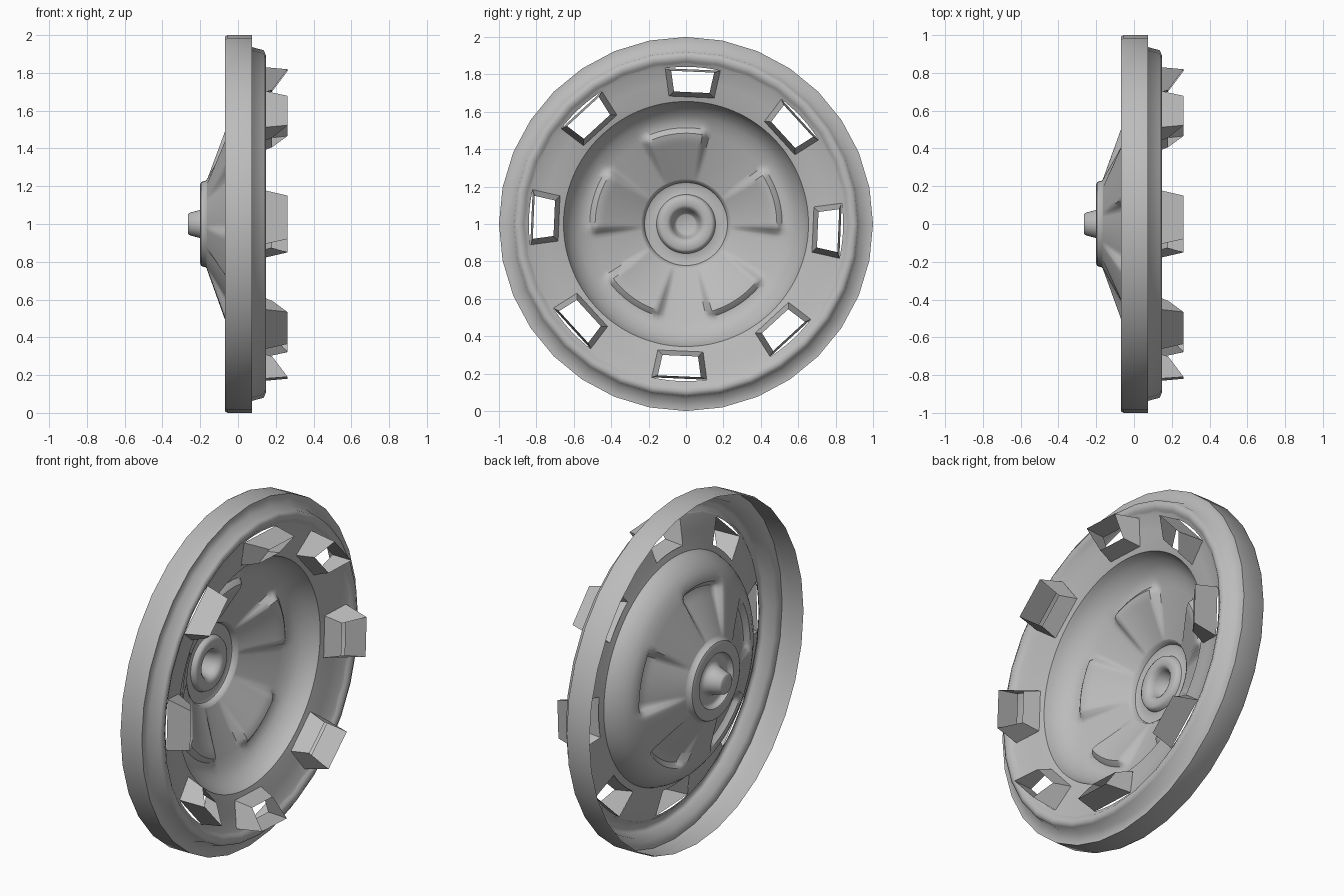
import bpy
import bmesh
from math import cos, sin, radians

cube = bpy.data.objects.get("Cube")
if cube:
    bpy.data.objects.remove(cube)

grey = bpy.data.materials.new("plain grey")
grey.use_nodes = True
colour = (0.5, 0.5, 0.5, 1)
grey.diffuse_color = colour
grey.node_tree.nodes["Principled BSDF"].inputs["Base Color"].default_value = colour

COLUMNS = 160               # fine grid round the pressed disc
STEP = 360 / COLUMNS
TABS, TAB_TURN = 8, -2.5    # clip tabs and their small twist
TAB_COLUMNS = 9
PAD_ANGLES = (15, 97, 165, 234, 304)
START = TAB_TURN - TAB_COLUMNS * STEP / 2


def polar(r, degrees, x):
    """Point at a radius and angle round the x axis, origin at hub height."""
    a = radians(degrees)
    return (x, r * cos(a), 1 + r * sin(a))


def smoothstep(low, high, v):
    t = min(max((v - low) / (high - low), 0), 1)
    return t * t * (3 - 2 * t)


def finish(name, bm, angle):
    bmesh.ops.recalc_face_normals(bm, faces=bm.faces)
    mesh = bpy.data.meshes.new(name)
    bm.to_mesh(mesh)
    bm.free()
    mesh.materials.append(grey)
    obj = bpy.data.objects.new(name, mesh)
    bpy.context.collection.objects.link(obj)
    bpy.ops.object.select_all(action='DESELECT')
    obj.select_set(True)
    bpy.context.view_layer.objects.active = obj
    bpy.ops.object.shade_smooth_by_angle(angle=radians(angle))


def revolve(name, profile, count, start=0, cap=False, shape=None, skip=None, angle=45):
    """Spin (radius, x) points round the x axis; skip leaves openings."""
    bm = bmesh.new()
    rings = []
    for r, x in profile:
        ring = []
        for j in range(count):
            a = start + 360 * j / count
            ring.append(bm.verts.new(polar(r, a, x + (shape(r, a) if shape else 0))))
        rings.append(ring)
    for i in range(len(rings) - 1):
        middle = (profile[i][0] + profile[i + 1][0]) / 2
        for j in range(count):
            if skip and skip(middle, j):
                continue
            k = (j + 1) % count
            bm.faces.new((rings[i][j], rings[i][k], rings[i + 1][k], rings[i + 1][j]))
    if cap:
        bm.faces.new(rings[0])
    finish(name, bm, angle)


def pad_height(r, a):
    """Wedge panels flush at the hub and deepest at their outer end."""
    off = min(abs((a - c + 180) % 360 - 180) for c in PAD_ANGLES)
    across = 1 - smoothstep(17, 22, off)
    along = min(max((r - 0.23) / 0.22, 0), 1) * (1 - smoothstep(0.48, 0.53, r))
    return 0.045 * across * along


# Hub with centre post, raised boss and flat ring
hub = [(0.05, -0.265), (0.058, -0.26), (0.075, -0.2), (0.085, -0.178),
       (0.1, -0.168), (0.138, -0.168), (0.15, -0.175), (0.158, -0.197),
       (0.17, -0.2), (0.21, -0.2), (0.222, -0.195), (0.23, -0.17), (0.24, -0.163)]
revolve("hub", hub, 48, cap=True)

# Dish with pressed panels, curving up to its outer edge
dish = [(0.239 + 0.0145 * i, -0.165 + 0.0052 * i) for i in range(20)]
dish += [(0.54, -0.055), (0.575, -0.037), (0.605, -0.012), (0.63, 0.02),
         (0.645, 0.047), (0.655, 0.075)]
revolve("dish", dish, COLUMNS, START, shape=pad_height)

# Sloping band with an opening under every clip tab
band = [(0.655, 0.075), (0.69, 0.085), (0.76, 0.1), (0.84, 0.118), (0.86, 0.128)]
revolve("slotted_band", band, COLUMNS, START,
        skip=lambda r, j: 0.69 < r < 0.84 and j % (COLUMNS // TABS) < TAB_COLUMNS)

# Coarser rim: rounded crest, step and outer wall
rim = [(0.85, 0.118), (0.872, 0.137), (0.895, 0.147), (0.92, 0.136),
       (0.936, 0.075), (1.0, 0.075), (1.0, -0.055), (0.993, -0.068)]
revolve("rim", rim, 32, 90, angle=82)

# Clip tabs: open tapered tubes, cut at a slant
bm = bmesh.new()
half = TAB_COLUMNS * STEP / 2
for n in range(TABS):
    centre = TAB_TURN + n * 360 / TABS
    a = radians(centre)
    lower, upper = [], []
    for r, turn, x in ((0.69, -half, 0.085), (0.84, -half, 0.118),
                       (0.84, half, 0.118), (0.69, half, 0.085)):
        lower.append(bm.verts.new(polar(r, centre + turn, x)))
    for r, side, x in ((0.705, -0.095, 0.18), (0.815, -0.115, 0.262),
                       (0.815, 0.115, 0.262), (0.705, 0.095, 0.18)):
        upper.append(bm.verts.new((x, r * cos(a) - side * sin(a),
                                   1 + r * sin(a) + side * cos(a))))
    for i in range(4):
        k = (i + 1) % 4
        bm.faces.new((lower[i], lower[k], upper[k], upper[i]))
finish("clip_tabs", bm, 30)
